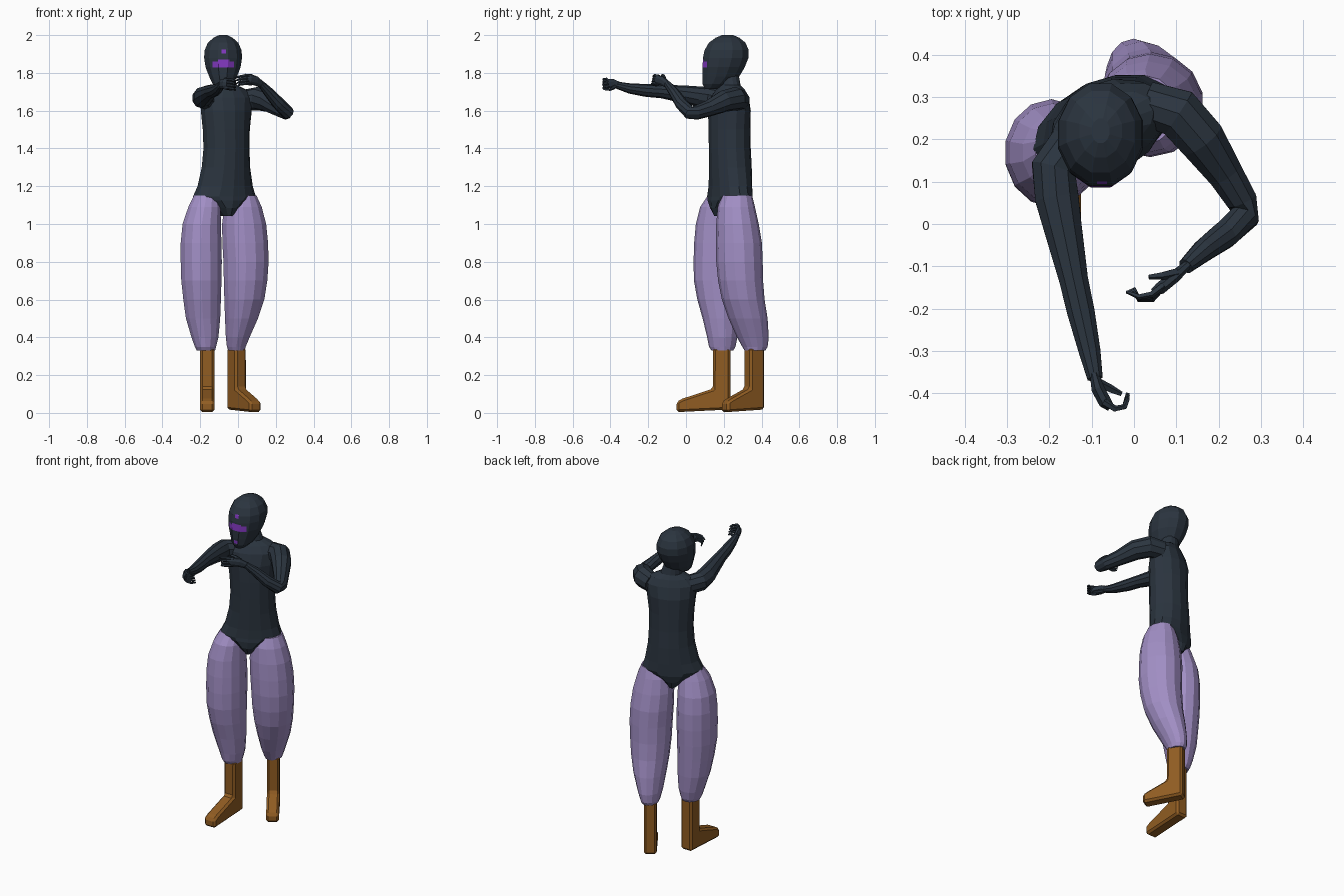
import bpy, bmesh, math
from mathutils import Vector


def material(name, rgb):
    m = bpy.data.materials.new(name)
    m.diffuse_color = (*rgb, 1)
    return m


NAVY = material("dark navy", (0.024, 0.035, 0.050))
LILAC = material("lilac", (0.36, 0.275, 0.56))
BROWN = material("brown leather", (0.28, 0.108, 0.016))
VIOLET = material("violet", (0.22, 0.04, 0.52))


def finish(bm, name, *mats):
    bmesh.ops.recalc_face_normals(bm, faces=bm.faces[:])
    me = bpy.data.meshes.new(name)
    bm.to_mesh(me)
    bm.free()
    ob = bpy.data.objects.new(name, me)
    bpy.context.collection.objects.link(ob)
    for m in mats:
        me.materials.append(m)
    return ob


def loft(rings):
    """Skin a list of equal-length point rings and cap both ends."""
    bm = bmesh.new()
    vs = [[bm.verts.new(p) for p in r] for r in rings]
    n = len(vs[0])
    for a, b in zip(vs, vs[1:]):
        for i in range(n):
            j = (i + 1) % n
            bm.faces.new((a[i], a[j], b[j], b[i]))
    bm.faces.new(vs[0])
    bm.faces.new(vs[-1])
    return bm


def ellipse(z, cx, cy, a, b, turn=0.0, n=14):
    c, s = math.cos(turn), math.sin(turn)
    pts = []
    for i in range(n):
        t = math.tau * (i + 0.5) / n
        u, v = a * math.cos(t), b * math.sin(t)
        pts.append(Vector((cx + u * c - v * s, cy + u * s + v * c, z)))
    return pts


def tube(name, path, n=8, mat=NAVY, flat=1.0):
    """path: (x, y, z, radius); rings stand square to the path."""
    P = [Vector(p[:3]) for p in path]
    rings = []
    for i, p in enumerate(P):
        t = (P[min(i + 1, len(P) - 1)] - P[max(i - 1, 0)]).normalized()
        u = t.cross(Vector((0, 0, 1))).normalized()
        v = u.cross(t)
        r = path[i][3]
        rings.append([p + u * r * flat * math.cos(math.tau * (k + .5) / n)
                      + v * r * math.sin(math.tau * (k + .5) / n) for k in range(n)])
    return finish(loft(rings), name, mat)


# Torso: leotard shape from crotch to neck, turned about z
TURN = math.radians(26)
torso = [
    (1.042, -.075, .225, .030, .085), (1.085, -.075, .225, .075, .103),
    (1.125, -.073, .230, .150, .108), (1.145, -.072, .232, .178, .106),
    (1.20, -.068, .235, .155, .106), (1.30, -.064, .235, .134, .108),
    (1.40, -.061, .232, .127, .107), (1.50, -.062, .230, .130, .107),
    (1.60, -.062, .230, .142, .106), (1.67, -.058, .232, .152, .088),
    (1.71, -.060, .235, .115, .068), (1.735, -.065, .235, .062, .052),
    (1.80, -.072, .230, .047, .047),
]
finish(loft([ellipse(*r, turn=TURN) for r in torso]), "torso", NAVY)

# Head: rings given by half width and front/back y
head = [
    (1.715, .030, .100, .165), (1.74, .056, .086, .235), (1.78, .076, .083, .285),
    (1.83, .096, .083, .315), (1.88, .104, .086, .335), (1.92, .101, .094, .336),
    (1.96, .083, .118, .318), (1.986, .052, .155, .285), (2.0, .022, .19, .25),
]
bm = loft([ellipse(z, -.079, (f + k) / 2, w, (k - f) / 2, n=12) for z, w, f, k in head])
# Face markings cut into the head: x0, x1, z0, z1
marks = [(-.135, -.02, 1.828, 1.860), (-.105, -.045, 1.860, 1.870),
         (-.088, -.064, 1.903, 1.925), (-.088, -.064, 1.748, 1.768)]
for x0, x1, z0, z1 in marks:
    for co, no in (((x0, 0, 0), (1, 0, 0)), ((x1, 0, 0), (1, 0, 0)),
                   ((0, 0, z0), (0, 0, 1)), ((0, 0, z1), (0, 0, 1))):
        bmesh.ops.bisect_plane(bm, geom=bm.verts[:] + bm.edges[:] + bm.faces[:],
                               plane_co=co, plane_no=no, dist=1e-5)
for f in bm.faces:
    c = f.calc_center_median()
    if c.y < .14 and any(x0 < c.x < x1 and z0 < c.z < z1 for x0, x1, z0, z1 in marks):
        f.material_index = 1
finish(bm, "head", NAVY, VIOLET)

# Baggy trouser legs: z, x min, x max, y min, y max
legs = {
    "right_trouser_leg": [
        (1.15, -.235, -.10, .115, .245), (1.09, -.265, -.09, .075, .262),
        (1.0, -.296, -.088, .052, .285), (.9, -.306, -.085, .043, .295),
        (.8, -.306, -.083, .040, .295), (.7, -.303, -.085, .042, .29),
        (.6, -.292, -.088, .060, .285), (.5, -.278, -.092, .088, .28),
        (.4, -.248, -.102, .112, .272), (.35, -.230, -.115, .122, .262),
        (.33, -.220, -.120, .135, .25)],
    "left_trouser_leg": [
        (1.15, -.04, .10, .19, .35), (1.09, -.075, .128, .168, .365),
        (1.0, -.087, .152, .16, .385), (.9, -.086, .162, .158, .402),
        (.8, -.080, .165, .160, .406), (.7, -.078, .158, .170, .408),
        (.6, -.075, .142, .190, .416), (.5, -.071, .108, .225, .432),
        (.4, -.066, .063, .270, .438), (.35, -.060, .042, .298, .432),
        (.33, -.052, .036, .31, .42)],
}
for name, rows in legs.items():
    rings = [ellipse(z, (a + b) / 2, (c + d) / 2, (b - a) / 2, (d - c) / 2)
             for z, a, b, c, d in rows]
    finish(loft(rings), name, LILAC)


# Boots: side profile extruded sideways, then chamfered
def boot(name, x, y, toe, turn, w):
    prof = [(-.045, .345), (.046, .345), (.048, .128), (toe - .03, .075),
            (toe, .058), (toe, .004), (-.045, .018)]
    d = Vector((math.sin(turn), -math.cos(turn), 0))
    s = Vector((math.cos(turn), math.sin(turn), 0))
    rings = [[Vector((x, y, z)) + d * f + s * side * w for f, z in prof]
             for side in (-1, 1)]
    ob = finish(loft(rings), name, BROWN)
    bev = ob.modifiers.new("chamfer", 'BEVEL')
    bev.width, bev.segments = .012, 1


boot("right_boot", -.163, .19, .24, 0.0, .038)
boot("left_boot", -.008, .362, .19, math.radians(33), .036)

# Arms
tube("right_arm", [(-.14, .20, 1.655, .055), (-.19, .13, 1.668, .056), (-.182, .06, 1.675, .054),
                   (-.17, 0, 1.685, .048), (-.143, -.13, 1.702, .036), (-.125, -.21, 1.707, .034),
                   (-.105, -.30, 1.718, .027), (-.092, -.365, 1.735, .019)], 10)
tube("left_arm", [(.03, .285, 1.655, .055), (.105, .262, 1.664, .062), (.16, .20, 1.650, .058),
                  (.215, .12, 1.612, .044), (.255, .055, 1.590, .038), (.262, .018, 1.590, .036),
                  (.215, -.025, 1.638, .034), (.165, -.062, 1.695, .028),
                  (.122, -.10, 1.742, .019)], 10)

# Right hand: loosely curled towards the middle
tube("right_palm", [(-.094, -.355, 1.735, .019), (-.085, -.39, 1.742, .028),
                    (-.068, -.422, 1.742, .028), (-.055, -.434, 1.742, .018)], 8, flat=.6)
for i in range(4):
    z = 1.766 - .015 * i
    tube(f"right_finger_{i + 1}", [(-.072, -.420, z, .009), (-.045, -.437, z, .008),
                                   (-.022, -.432, z - .006, .007),
                                   (-.014, -.412 + .004 * i, z - .012, .005)], 5)
tube("right_thumb", [(-.085, -.375, 1.73, .011), (-.055, -.39, 1.718, .010),
                     (-.03, -.402, 1.712, .006)], 5)

# Left hand: open, fingers fanned
tube("left_palm", [(.126, -.097, 1.738, .019), (.095, -.125, 1.757, .026),
                   (.062, -.152, 1.764, .026), (.045, -.162, 1.764, .016)], 8, flat=.6)
for i in range(4):
    z = 1.783 - .014 * i
    tube(f"left_finger_{i + 1}", [(.07, -.145, z, .009), (.042, -.166 - .004 * i, z + .003, .008),
                                  (.012, -.172 - .002 * i, z - .002, .007),
                                  (-.018 + .006 * i, -.160 + .003 * i, z - .010, .004)], 5)
tube("left_thumb", [(.10, -.115, 1.768, .012), (.068, -.122, 1.785, .010),
                    (.035, -.125, 1.79, .006)], 5)
